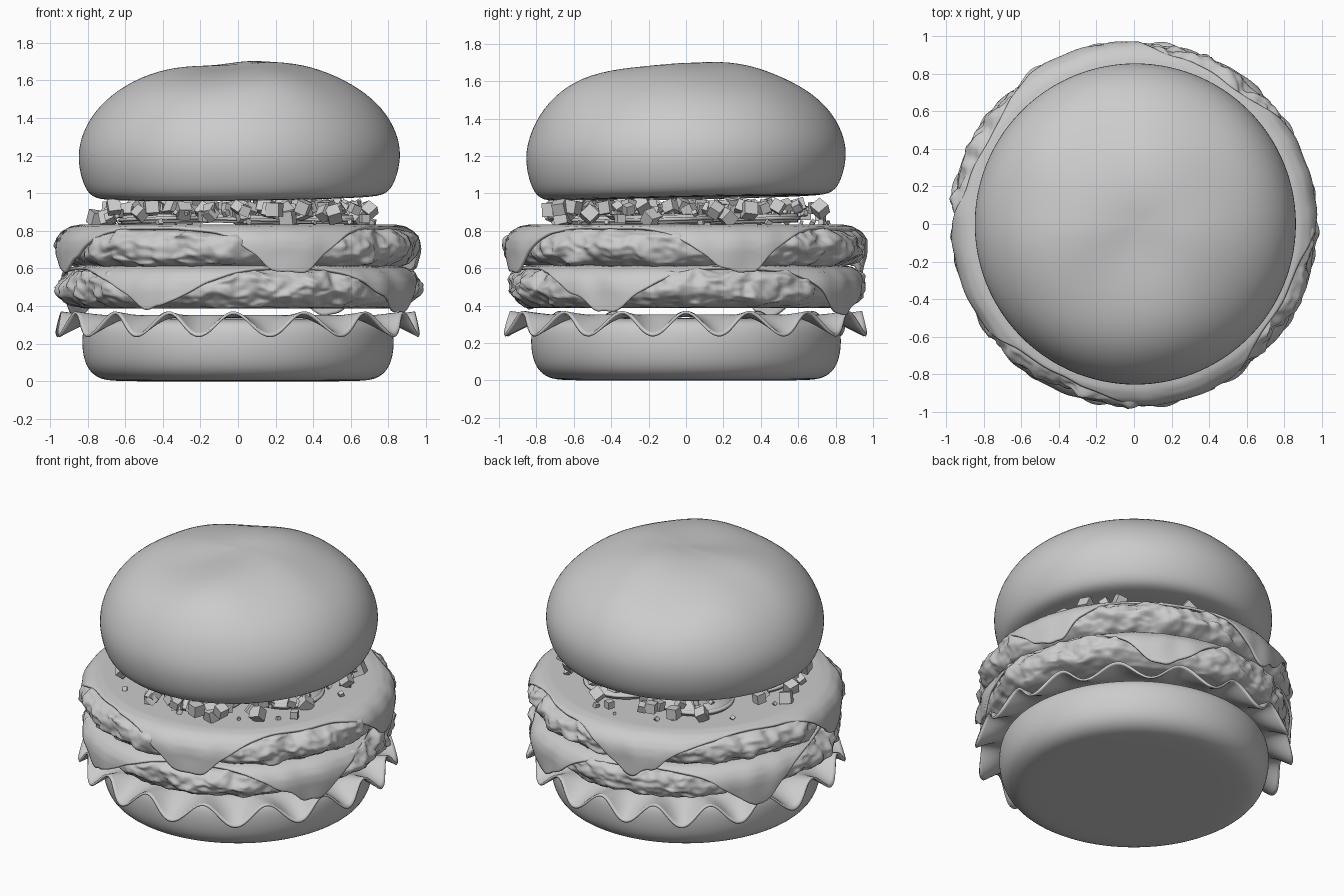
import bpy, bmesh, math, random
from mathutils import Vector, Matrix, Euler, noise

if "Cube" in bpy.data.objects:
    bpy.data.objects.remove(bpy.data.objects["Cube"])

random.seed(4)
TAU = 2 * math.pi


def finish(name, bm, smooth=True):
    bmesh.ops.remove_doubles(bm, verts=bm.verts, dist=1e-5)
    bmesh.ops.recalc_face_normals(bm, faces=bm.faces)
    for f in bm.faces:
        f.smooth = smooth
    me = bpy.data.meshes.new(name)
    bm.to_mesh(me)
    bm.free()
    ob = bpy.data.objects.new(name, me)
    bpy.context.collection.objects.link(ob)
    return ob


def polar(name, na, nt, fn):
    """Surface swept round z: fn(angle, t in 0..1) gives a point."""
    bm = bmesh.new()
    rows = [[bm.verts.new(fn(TAU * i / na, j / nt)) for i in range(na)] for j in range(nt + 1)]
    for a, b in zip(rows, rows[1:]):
        for i in range(na):
            k = (i + 1) % na
            bm.faces.new((a[i], a[k], b[k], b[i]))
    return finish(name, bm)


def along(pts, d):
    """Point at distance d along a polyline."""
    for p, q in zip(pts, pts[1:]):
        p, q = Vector(p), Vector(q)
        n = (q - p).length
        if d <= n:
            return p.lerp(q, d / n)
        d -= n
    return q


def length(pts):
    return sum((Vector(q) - Vector(p)).length for p, q in zip(pts, pts[1:]))


def bun(name, pts):
    n = len(pts) - 1
    ob = polar(name, 48, n, lambda a, t: (pts[round(t * n)][0] * math.cos(a),
                                          pts[round(t * n)][0] * math.sin(a), pts[round(t * n)][1]))
    m = ob.modifiers.new("smooth", 'SUBSURF')
    m.levels = m.render_levels = 2
    return ob


# Buns
bun("bottom_bun", [(0, 0), (.4, 0), (.66, 0), (.74, .012), (.8, .06), (.828, .14), (.833, .24),
                   (.815, .31), (.76, .335), (.4, .335), (0, .335)])
top = bun("top_bun", [(0, .975), (.4, .975), (.7, .972), (.79, .985), (.835, 1.06), (.862, 1.18),
                      (.85, 1.29), (.79, 1.42), (.68, 1.535), (.53, 1.62), (.34, 1.672),
                      (.15, 1.685), (0, 1.685)])
for v in top.data.vertices:
    x, y, z = v.co
    v.co.x += .007
    v.co.z += (.022 * y + .012 * x) * max(0, 1 - (z - .97) / .7)
    if z > 1.3:
        v.co.z += .035 * (z - 1.3) * noise.noise(Vector((x * 2, y * 2, 3))) * 4 - .02 * y * (z - 1.3)


# Lettuce: flat sheet with a ruffled rim
def lettuce(a, t):
    r = .55 + .42 * t
    k = max(0, (r - .76) / .21)
    w = math.cos(16 * (a + math.pi / 2) + .4 * math.sin(3 * a))
    z = .345 - .042 * k + w * .062 * k ** 1.1
    r += k * (.012 * noise.noise(Vector((3 * math.cos(a), 3 * math.sin(a), 1))) - .018 * w - .01)
    return (r * math.cos(a), r * math.sin(a), z)


ob = polar("lettuce", 320, 20, lettuce)
m = ob.modifiers.new("thickness", 'SOLIDIFY')
m.thickness, m.offset = .014, 0

# Patties, each with a draped cheese slice
PATTY = [(0, .21), (.84, .21), (.895, .195), (.93, .16), (.945, .11), (.935, .065),
         (.9, .03), (.85, .008), (.78, 0), (0, 0)]
DRAPE = [(0, .222), (.83, .222), (.885, .212), (.93, .185), (.957, .145), (.965, .1), (.962, .04),
         (.955, -.06), (.95, -.1)]
PLEN = length(PATTY)


def reach(a, rot):
    """Distance from the slice centre to its edge in direction a."""
    c = a - rot - math.pi / 4
    sq = (abs(math.cos(c)) ** 9 + abs(math.sin(c)) ** 9) ** (-1 / 9)
    return .885 * sq


def make_layer(label, z0, rot, seed):
    def patty(a, t):
        # sample densely on the rim only
        d = .76 + (PLEN - 1.48) * (t - .04) / .92
        d = 0 if t == 0 else PLEN if t == 1 else d
        r, z = along(PATTY, d)
        k = min(1, max(0, (r - .76) / .13))
        p = Vector((r * math.cos(a), r * math.sin(a), z * 1.3 + seed))
        n = noise.noise(p * 6) * .6 + noise.noise(p * 13) * .45 + noise.noise(p * 27) * .25
        cover = min(1, max(0, (reach(a, rot) - .98) / .12))
        r += k * (n * .055 * (1 - .55 * cover) + .012 - .04 * cover)
        z += k * .022 * noise.noise(p * 9 + Vector((7, 3, 1))) * (1 - cover)
        return (r * math.cos(a), r * math.sin(a), z0 + z)

    polar(label + "_patty", 360, 50, patty)

    def cheese(a, t):
        u = Vector((math.cos(a), math.sin(a), seed))
        e = reach(a, rot)
        e += .035 * noise.noise(u * 3) + max(0, e - 1) * .35 * noise.noise(u * 9)
        d = min(e, 1.24) * t ** .5
        r, z = along(DRAPE, d)
        k = max(0, r - .85) * .12
        r += k * noise.noise(u * 7 + Vector((0, 0, z * 5)))
        return (r * math.cos(a), r * math.sin(a), z0 + z)

    ob = polar(label + "_cheese", 256, 44, cheese)
    m = ob.modifiers.new("thickness", 'SOLIDIFY')
    m.thickness, m.offset = .016, 0


make_layer("lower", .388, math.radians(-28), 2.3)
make_layer("upper", .605, math.radians(17), 8.1)

# Pickle slices
for i in range(5):
    a = TAU * i / 5 - math.pi / 2 + .1
    bm = bmesh.new()
    mat = (Matrix.Translation((.42 * math.cos(a), .42 * math.sin(a), .862 + .004 * (i % 2)))
           @ Euler((.03 * math.sin(i), .03 * math.cos(i), 0)).to_matrix().to_4x4())
    bmesh.ops.create_cone(bm, cap_ends=True, segments=40, radius1=.25, radius2=.25, depth=.045, matrix=mat)
    bmesh.ops.bevel(bm, geom=[e for e in bm.edges if e.calc_face_angle(0) > 1], offset=.014,
                    segments=3, affect='EDGES')
    finish("pickle_slice_%d" % (i + 1), bm)

# Diced onion
bm = bmesh.new()
for i in range(190):
    a, r = random.uniform(0, TAU), .76 * math.sqrt(random.uniform(.1, 1))
    on_pickle = r < .66
    s = random.uniform(.045, .075) if i % 4 else random.uniform(.015, .03)
    z = (random.uniform(.9, .94) if on_pickle else random.uniform(.865, .93))
    if s < .035:
        z = .895 if on_pickle else .845
    rot = Euler([random.uniform(0, 3) for _ in range(3)]).to_matrix().to_4x4()
    bmesh.ops.create_cube(bm, size=s, matrix=Matrix.Translation((r * math.cos(a), r * math.sin(a), z)) @ rot)
finish("diced_onion", bm, smooth=False)
